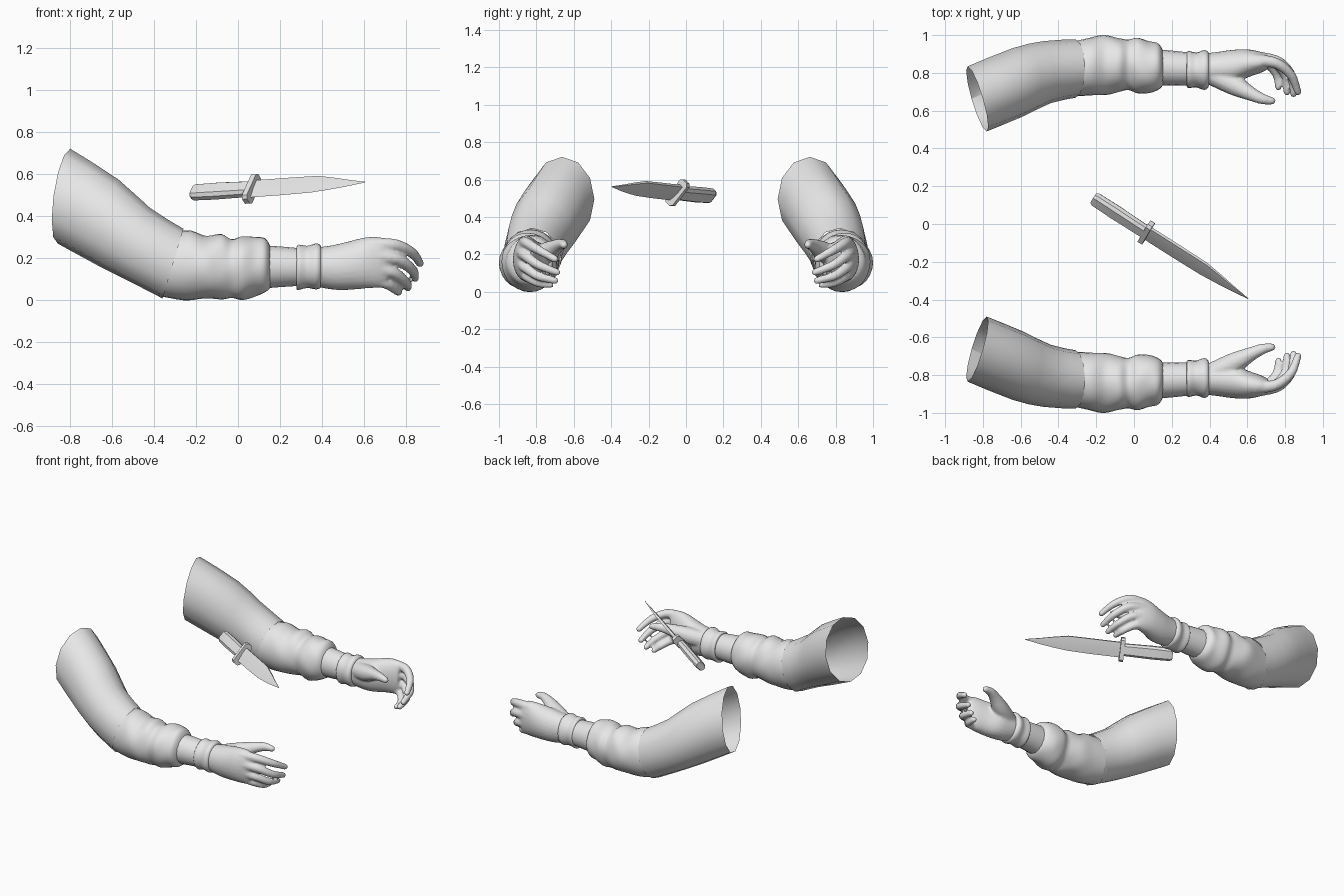
import bpy, bmesh, math
from mathutils import Vector, Matrix

if "Cube" in bpy.data.objects:
    bpy.data.objects.remove(bpy.data.objects["Cube"])

grey = bpy.data.materials.new("plain_grey")
grey.diffuse_color = (0.8, 0.8, 0.8, 1)
grey.use_nodes = True
grey.node_tree.nodes["Principled BSDF"].inputs["Base Color"].default_value = grey.diffuse_color


def finish(name, bm, angle=35, mirror=True):
    bmesh.ops.recalc_face_normals(bm, faces=bm.faces)
    me = bpy.data.meshes.new(name)
    bm.to_mesh(me)
    bm.free()
    me.materials.append(grey)
    ob = bpy.data.objects.new(name, me)
    bpy.context.collection.objects.link(ob)
    bpy.ops.object.select_all(action='DESELECT')
    ob.select_set(True)
    bpy.context.view_layer.objects.active = ob
    bpy.ops.object.shade_smooth_by_angle(angle=math.radians(angle))
    if mirror:
        m = ob.modifiers.new("other_arm", 'MIRROR')
        m.use_axis = (False, True, False)
        m.use_mirror_merge = False
    return ob


def spline(keys, sub):
    """Catmull-Rom interpolation of equal-length tuples."""
    out = []
    for i in range(len(keys) - 1):
        p0, p1, p2, p3 = (keys[max(i - 1, 0)], keys[i], keys[i + 1], keys[min(i + 2, len(keys) - 1)])
        for s in range(sub):
            t = s / sub
            out.append(tuple(0.5 * (2*b + (c - a)*t + (2*a - 5*b + 4*c - d)*t*t + (3*b - a - 3*c + d)*t**3)
                             for a, b, c, d in zip(p0, p1, p2, p3)))
    return out + [keys[-1]]


def loft(bm, keys, sides, sub=1, ripple=0.0, cap=False):
    """Rings given as top x, top z, bottom x, bottom z, outer y, inner y, slant."""
    rings = []
    rows = spline(keys, sub)
    for k, (xt, zt, xb, zb, yo, yi, sl) in enumerate(rows):
        c = Vector(((xt + xb) / 2, (yo + yi) / 2, (zt + zb) / 2))
        up = Vector((xt - xb, 0, zt - zb)) / 2
        side = Vector((sl, (yo - yi) / 2, 0))
        fade = math.sin(math.pi * k / (len(rows) - 1))
        ring = []
        for j in range(sides):
            a = 2 * math.pi * j / sides
            r = 1 + ripple * fade * (math.sin(3*a + 26*c.x) + 0.6*math.sin(5*a - 40*c.x) - 0.6)
            ring.append(bm.verts.new(c + (side * math.cos(a) + up * math.sin(a)) * r))
        rings.append(ring)
    for r0, r1 in zip(rings, rings[1:]):
        for j in range(sides):
            n = (j + 1) % sides
            bm.faces.new((r0[j], r0[n], r1[n], r1[j]))
    if cap:
        bm.faces.new(rings[0])
        bm.faces.new(rings[-1])


def straight(x, zt, zb, yo, yi):
    return (x, zt, x, zb, yo, yi, 0)


# Upper sleeve, open at the shoulder
bm = bmesh.new()
loft(bm, [(-.80, .722, -.86, .27, .835, .49, -.05),
          (-.57, .575, -.66, .16, .93, .57, -.03),
          (-.42, .44, -.50, .08, .968, .64, -.02),
          (-.26, .34, -.36, .008, .978, .668, 0)], 12, 2)
finish("upper_sleeve", bm)

# Gathered lower sleeve with folds, turned in at the end
bm = bmesh.new()
loft(bm, [(-.28, .33, -.38, .02, .965, .675, 0),
          (-.22, .333, -.26, 0, .985, .68, 0),
          (-.15, .305, -.16, .005, 1.0, .68, 0),
          (-.08, .317, -.08, .002, .987, .70, 0),
          straight(-.03, .293, .010, .978, .708),
          straight(.02, .307, 0, .987, .69),
          straight(.08, .303, .015, .967, .69),
          straight(.13, .293, .035, .955, .71),
          straight(.155, .25, .06, .91, .74),
          straight(.14, .23, .08, .89, .76)], 28, 4, 0.018)
finish("gathered_sleeve", bm, 50)

# Bare forearm
bm = bmesh.new()
loft(bm, [straight(.11, .262, .055, .925, .735),
          straight(.20, .256, .062, .918, .732),
          straight(.32, .245, .07, .905, .735)], 16)
finish("forearm", bm)

# Glove cuff band
bm = bmesh.new()
loft(bm, [straight(.29, .235, .08, .89, .75),
          straight(.279, .25, .055, .905, .728),
          straight(.29, .265, .048, .915, .718),
          straight(.33, .258, .056, .908, .722),
          straight(.37, .27, .05, .922, .71),
          straight(.393, .262, .058, .912, .722),
          straight(.398, .24, .08, .89, .75)], 24, 3, 0.012)
finish("glove_cuff", bm, 50)

# Gloved hand: palm, fingers and thumb fused into one skin
bm = bmesh.new()
loft(bm, [straight(.37, .25, .065, .903, .735),
          straight(.45, .262, .05, .912, .735),
          straight(.52, .278, .048, .922, .74),
          straight(.60, .298, .055, .925, .775),
          straight(.67, .302, .06, .912, .80),
          straight(.71, .285, .075, .895, .82)], 24, 3, 0, True)


def digit(path):
    """Chain of balls along x, y, z, radius."""
    for x, y, z, r in spline(path, 10):
        bmesh.ops.create_icosphere(bm, subdivisions=2, radius=r, matrix=Matrix.Translation((x, y, z)))


digit([(.64, .865, .262, .036), (.75, .852, .262, .030), (.83, .79, .225, .026), (.868, .70, .175, .020)])
digit([(.65, .88, .208, .036), (.76, .86, .195, .030), (.83, .79, .145, .026), (.845, .69, .105, .020)])
digit([(.65, .878, .152, .035), (.74, .858, .130, .029), (.80, .79, .085, .025), (.81, .70, .060, .020)])
digit([(.64, .862, .100, .033), (.71, .845, .078, .027), (.755, .79, .048, .023), (.765, .725, .038, .019)])
digit([(.43, .785, .19, .06), (.53, .735, .215, .056), (.62, .688, .245, .038), (.68, .662, .255, .029),
       (.73, .652, .25, .021)])
hand = finish("gloved_hand", bm, 60)
rem = hand.modifiers.new("fuse", 'REMESH')
rem.mode = 'VOXEL'
rem.voxel_size = 0.009
rem.use_smooth_shade = True
sm = hand.modifiers.new("soften", 'SMOOTH')
sm.factor, sm.iterations = 0.5, 3
hand.modifiers.move(0, 2)

# Knife frame: x along the blade, z towards the spine, rolled over
ax = Vector((.836, -.544, .05)).normalized()
flat = Vector((.544, .836, 0)).normalized()
up = ax.cross(flat)
roll = math.radians(42)
spine = up * math.cos(roll) + flat * math.sin(roll)
thick = spine.cross(ax)
knife = Matrix((ax, thick, spine)).transposed().to_4x4()
knife.translation = (.065, -.045, .53)


def prism(bm, section, stations):
    """Sections (y, z) placed at (x, scale) along the knife."""
    rings = [[bm.verts.new((x, y * s, z * s)) for y, z in section] for x, s in stations]
    n = len(section)
    for a, b in zip(rings, rings[1:]):
        for j in range(n):
            bm.faces.new((a[j], a[(j + 1) % n], b[(j + 1) % n], b[j]))
    bm.faces.new(rings[0])
    bm.faces.new(rings[-1])


def octagon(w, h, cut):
    return [(w, h - cut), (w - cut, h), (cut - w, h), (-w, h - cut),
            (-w, cut - h), (cut - w, -h), (w - cut, -h), (w, cut - h)]


# Blade: flat spine tapering to a thin edge
bm = bmesh.new()
rows = []
for x, top, low, t in [(0, .048, -.055, .009), (.2, .051, -.052, .009), (.36, .053, -.046, .008),
                       (.46, .036, -.034, .006), (.55, .018, -.02, .004), (.645, .002, -.002, .001)]:
    rows.append([bm.verts.new((x, y, z)) for y, z in ((t, top), (-t, top), (-t, top * .2), (0, low), (t, top * .2))])
for a, b in zip(rows, rows[1:]):
    for j in range(5):
        bm.faces.new((a[j], a[(j + 1) % 5], b[(j + 1) % 5], b[j]))
bm.faces.new(rows[0])
bm.faces.new(rows[-1])
bm.transform(knife)
finish("knife_blade", bm, 10, False)

# Cross guard
bm = bmesh.new()
prism(bm, octagon(.03, .08, .014), [(-.014, 1), (.014, 1)])
bm.transform(knife)
finish("knife_guard", bm, 10, False)

# Handle
bm = bmesh.new()
prism(bm, octagon(.027, .044, .015), [(-.335, .75), (-.32, .95), (-.2, 1), (-.01, .92)])
bm.transform(knife)
finish("knife_handle", bm, 20, False)
